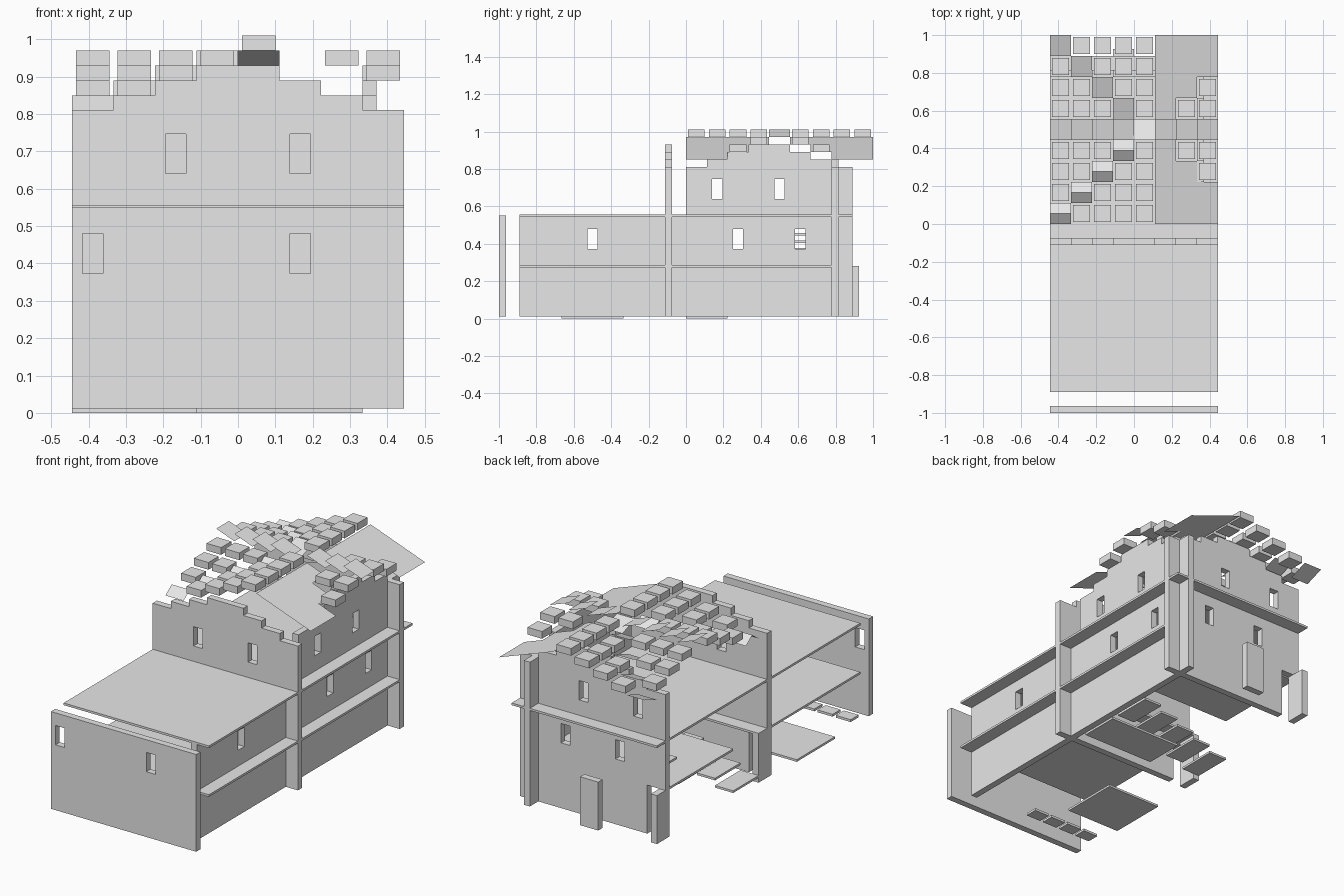
import bpy, bmesh
from mathutils import Vector

if "Cube" in bpy.data.objects:
    bpy.data.objects.remove(bpy.data.objects["Cube"])

U = 1 / 9          # plan module
T = U / 3          # wall thickness
B = 0.012          # slab thickness and wall base
F1, F2 = 0.285, 0.555   # storey tops
STEP = 0.04        # gable and roof step height

grey = bpy.data.materials.new("light grey")
grey.diffuse_color = (0.8, 0.8, 0.8, 1)
grey.use_nodes = True
grey.node_tree.nodes["Principled BSDF"].inputs["Base Color"].default_value = grey.diffuse_color


def finish(bm, name, fix=True):
    if fix:
        bmesh.ops.recalc_face_normals(bm, faces=bm.faces)
    me = bpy.data.meshes.new(name)
    bm.to_mesh(me)
    bm.free()
    ob = bpy.data.objects.new(name, me)
    me.materials.append(grey)
    bpy.context.collection.objects.link(ob)
    return ob


def add_box(bm, x0, x1, y0, y1, z0, z1):
    r = bmesh.ops.create_cube(bm, size=1)
    for v in r["verts"]:
        v.co = Vector(((x0 + x1) / 2 + v.co.x * (x1 - x0),
                       (y0 + y1) / 2 + v.co.y * (y1 - y0),
                       (z0 + z1) / 2 + v.co.z * (z1 - z0)))


def boxes(name, items):
    bm = bmesh.new()
    for b in items:
        add_box(bm, *b)
    return finish(bm, name)


def wall(name, profile, axis, pos, openings):
    """Extruded profile (along, z); axis is the wall's thin direction."""
    def pt(a, z, d):
        return (a, d, z) if axis == "y" else (d, a, z)
    bm = bmesh.new()
    f = bm.faces.new([bm.verts.new(pt(a, z, pos)) for a, z in profile])
    r = bmesh.ops.extrude_face_region(bm, geom=[f])
    for v in r["geom"]:
        if isinstance(v, bmesh.types.BMVert):
            v.co[1 if axis == "y" else 0] += T
    ob = finish(bm, name)
    # window and doorway openings
    cut = []
    for a0, a1, z0, z1 in openings:
        p = (pos - 0.02, pos + T + 0.02)
        cut.append((a0, a1, *p, z0, z1) if axis == "y" else (*p, a0, a1, z0, z1))
    cutter = boxes("opening_cutter", cut)
    m = ob.modifiers.new("openings", "BOOLEAN")
    m.object, m.operation, m.solver = cutter, "DIFFERENCE", "EXACT"
    bpy.context.view_layer.objects.active = ob
    bpy.ops.object.modifier_apply(modifier=m.name)
    bpy.data.objects.remove(cutter)
    return ob


def window(c, upper):
    z = 0.64 if upper else 0.373
    return (c - U / 4, c + U / 4, z, z + 0.107)


def gable(a0, n):
    """Stepped top edge over n modules, from the left end to the right."""
    pts = []
    for i in range(n):
        z = 0.81 + STEP * min(i, n - 1 - i, 3)
        for a in (a0 + i * U, a0 + (i + 1) * U):
            if len(pts) > 1 and pts[-1][1] == z:
                pts[-1] = (a, z)
                if len(pts) > 2 and pts[-2][1] != z:
                    pts.insert(-1, (a0 + i * U, z))
            else:
                pts.append((a, z))
    clean = []
    for p in pts:
        if not clean or p != clean[-1]:
            clean.append(p)
    return clean


X = 4 * U
ends = [(X, B), (-X, B)]
doorway = (-X - 0.02, -X + U, 0, F1 - 0.005)

# Walls
wall("front_wall", [(-X, B), (X, B), (X, 0.55), (-X, 0.55)], "y", -1,
     [window(-3.5 * U, False), window(1.5 * U, False)])
wall("middle_wall", gable(-X, 8) + ends, "y", -U,
     [window(-1.5 * U, True), window(1.5 * U, True), doorway])
wall("back_wall", gable(-X, 8) + ends, "y", 7 * U,
     [window(-2.5 * U, True), window(0.5 * U, True),
      window(-1.5 * U, False), window(1.5 * U, False), doorway])
wall("side_wall", [(-8 * U, B), (-8 * U, 0.55), (0, 0.55)] + gable(0, 8) + [(8 * U, B)],
     "x", 3 * U,
     [window(1.5 * U, True), window(4.5 * U, True), window(-4.5 * U, False),
      window(2.5 * U, False), window(5.5 * U, False)])

# Floors, with a stair opening in the lower one
boxes("upper_floor", [(-X, X, -8 * U, 8 * U, F2 - B, F2)])
boxes("lower_floor", [(-X, X, -8 * U, 0, F1 - B, F1),
                      (2 * U, X, 0, 2 * U, F1 - B, F1),
                      (-X, X, 2 * U, 7 * U, F1 - B, F1)])
boxes("ground_mats", [(-X, -U, -6 * U, -3 * U, 0, B), (-U, 3 * U, 0, 2 * U, 0, B)])

# Doors: one closed, two standing open
boxes("doors", [(-U, 0, 8 * U, 8 * U + T, B, F1 - 0.005),
                (-X, -X + T, 7 * U, 8 * U, B, F1 - 0.005),
                (-X, -X + T, -U, 0, B, F1 - 0.005)])

# Stair treads and low shelf tiles
boxes("lower_stairs", [(-X + i * U, -X + (i + 1) * U, 0, 2 * U,
                        0.04 * (i + 1), 0.04 * (i + 1) + B) for i in range(6)])
boxes("upper_stairs", [(-3 * U + i * U, -2 * U + i * U, 5 * U, 6 * U,
                        F1 + 0.04 * (i + 1), F1 + 0.04 * (i + 1) + B) for i in range(6)])
boxes("shelf_tiles", [(-X + i * U + 0.01, -X + (i + 1) * U - 0.01,
                       -8 * U, -8 * U + 0.07, 0.032, 0.045) for i in range(4)])

# Roof: crossing stepped gables of blocks, with sloped tiles on ridge, valleys and right slope
blocks = []
tiles = bmesh.new()


def tile(x0, x1, y0, y1, za, zb, zc, zd):
    tiles.faces.new([tiles.verts.new(p) for p in
                     ((x0, y0, za), (x1, y0, zb), (x1, y1, zc), (x0, y1, zd))])


for i in range(8):
    for j in range(9):
        kx, ky = 4 - abs(i - 4), 4 - abs(j - 4)
        x0, y0 = -X + i * U, j * U
        x1, y1 = x0 + U, y0 + U
        lo = 0.81 + STEP * max(kx, ky)
        hi = lo + STEP
        if i == 4 and j == 4:                      # crossing tile
            tile(x0, x1, y0, y1, 0.97, 0.97, 0.93, 0.93)
        elif j == 4 or (i > 4 and kx >= ky):       # ridge and right slope
            tile(x0, x1, y0, y1, hi, lo, lo, hi)
        elif i < 4 and kx == ky and j > 4:         # rear valley
            tile(x0, x1, y0, y1, lo, lo, hi, hi)
        elif i < 4 and kx == ky:                   # front valley, two leaves
            ym = y0 + U / 2
            tile(x0, x1, y0, ym, lo, lo, hi, hi)
            tile(x0, x1, ym, y1, hi, hi, lo, lo)
        else:
            g = U * 0.1
            blocks.append((x0 + g, x1 - g, y0 + g, y1 - g, lo, hi))
boxes("roof_blocks", blocks)
finish(tiles, "roof_tiles", fix=False)
